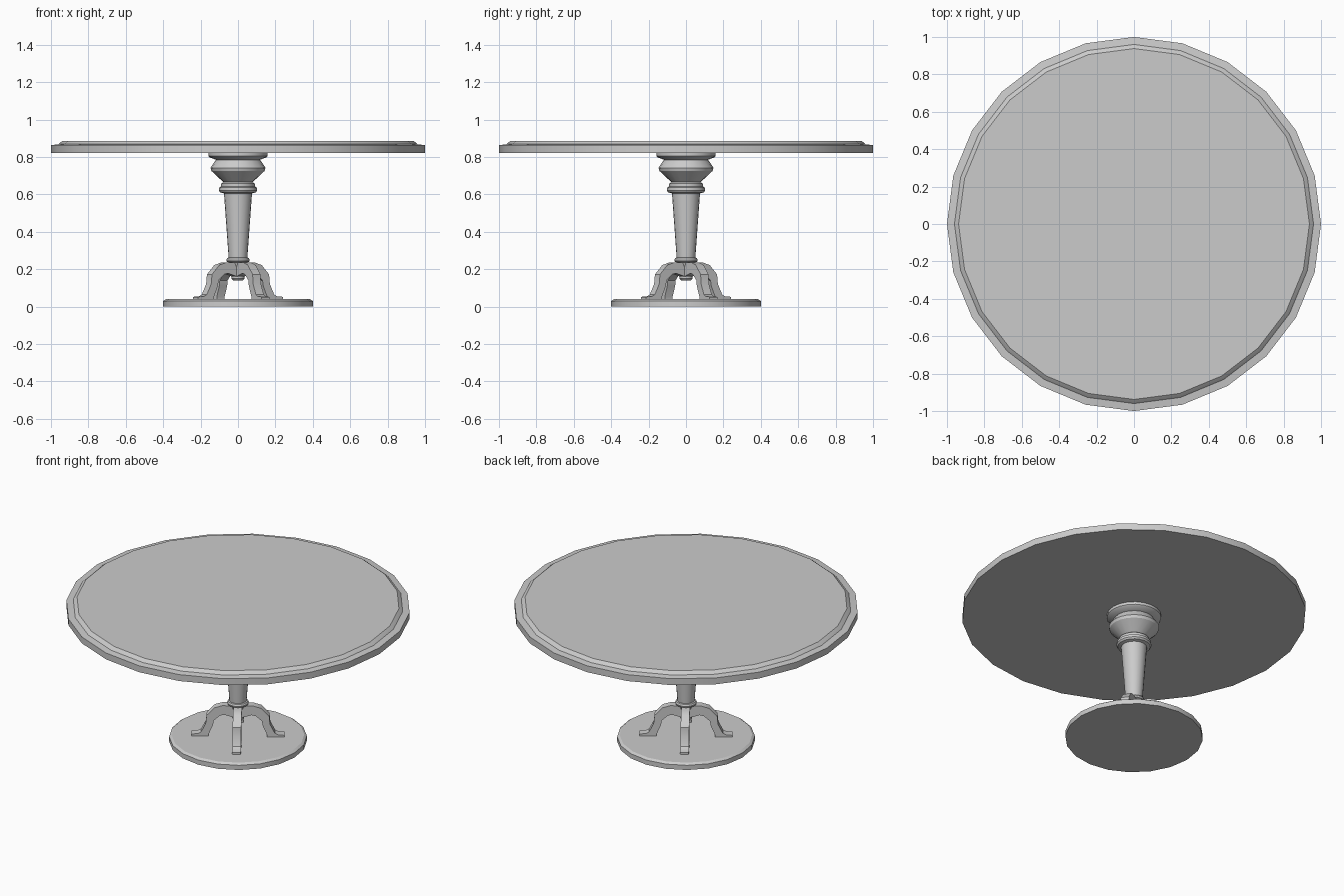
import bpy, bmesh, math

if "Cube" in bpy.data.objects:
    bpy.data.objects.remove(bpy.data.objects["Cube"])

grey = bpy.data.materials.new("plain_grey")
grey.diffuse_color = (0.6, 0.6, 0.6, 1)
grey.use_nodes = True
grey.node_tree.nodes["Principled BSDF"].inputs["Base Color"].default_value = grey.diffuse_color


def finish(name, bm, smooth=True):
    bmesh.ops.recalc_face_normals(bm, faces=bm.faces)
    mesh = bpy.data.meshes.new(name)
    bm.to_mesh(mesh)
    bm.free()
    mesh.materials.append(grey)
    ob = bpy.data.objects.new(name, mesh)
    bpy.context.collection.objects.link(ob)
    if smooth:
        bpy.ops.object.select_all(action='DESELECT')
        ob.select_set(True)
        bpy.context.view_layer.objects.active = ob
        bpy.ops.object.shade_smooth_by_angle(angle=math.radians(30))
    return ob


def lathe(name, profile, sides):
    """Closed turned part from (radius, height) points, bottom to top."""
    bm = bmesh.new()
    rings = [[bm.verts.new((r * math.cos(2 * math.pi * i / sides),
                            r * math.sin(2 * math.pi * i / sides), z))
              for i in range(sides)] for r, z in profile]
    for a, b in zip(rings, rings[1:]):
        for i in range(sides):
            j = (i + 1) % sides
            bm.faces.new((a[i], a[j], b[j], b[i]))
    bm.faces.new(rings[0][::-1])
    bm.faces.new(rings[-1])
    return finish(name, bm)


# Round top with a stepped, bevelled rim
lathe("table_top", [(1, .822), (1, .863), (.96, .868), (.955, .873), (.938, .886)], 24)

# Round floor plate
lathe("base_plate", [(.4, 0), (.4, .03), (.385, .04)], 20)

# Turned column with bulb, collars and bottom knob
lathe("column", [(.025, .14), (.035, .15), (.035, .16), (.022, .175), (.045, .235),
                 (.06, .24), (.063, .25), (.058, .26), (.05, .262),
                 (.075, .605), (.095, .61), (.102, .62), (.1, .637), (.09, .642),
                 (.09, .657), (.078, .665), (.142, .725), (.147, .742),
                 (.118, .785), (.15, .797), (.158, .805), (.158, .824)], 20)

# Four curved legs, turned a third of a quarter from the axes
LEG = [(.02, .235), (.09, .236), (.135, .222), (.182, .172), (.187, .12), (.215, .064),
       (.232, .055), (.27, .052), (.27, .038), (.17, .038), (.17, .052), (.145, .11),
       (.14, .14), (.105, .172), (.08, .178), (.02, .16)]
HALF_WIDTH = .025
for n in range(4):
    ang = math.radians(33 + 90 * n)
    c, s = math.cos(ang), math.sin(ang)
    bm = bmesh.new()
    left, right = [[bm.verts.new((r * c - w * s, r * s + w * c, z)) for r, z in LEG]
                   for w in (-HALF_WIDTH, HALF_WIDTH)]
    bm.faces.new(left)
    bm.faces.new(right[::-1])
    for i in range(len(LEG)):
        j = (i + 1) % len(LEG)
        bm.faces.new((left[i], left[j], right[j], right[i]))
    finish(f"leg_{n + 1}", bm)
